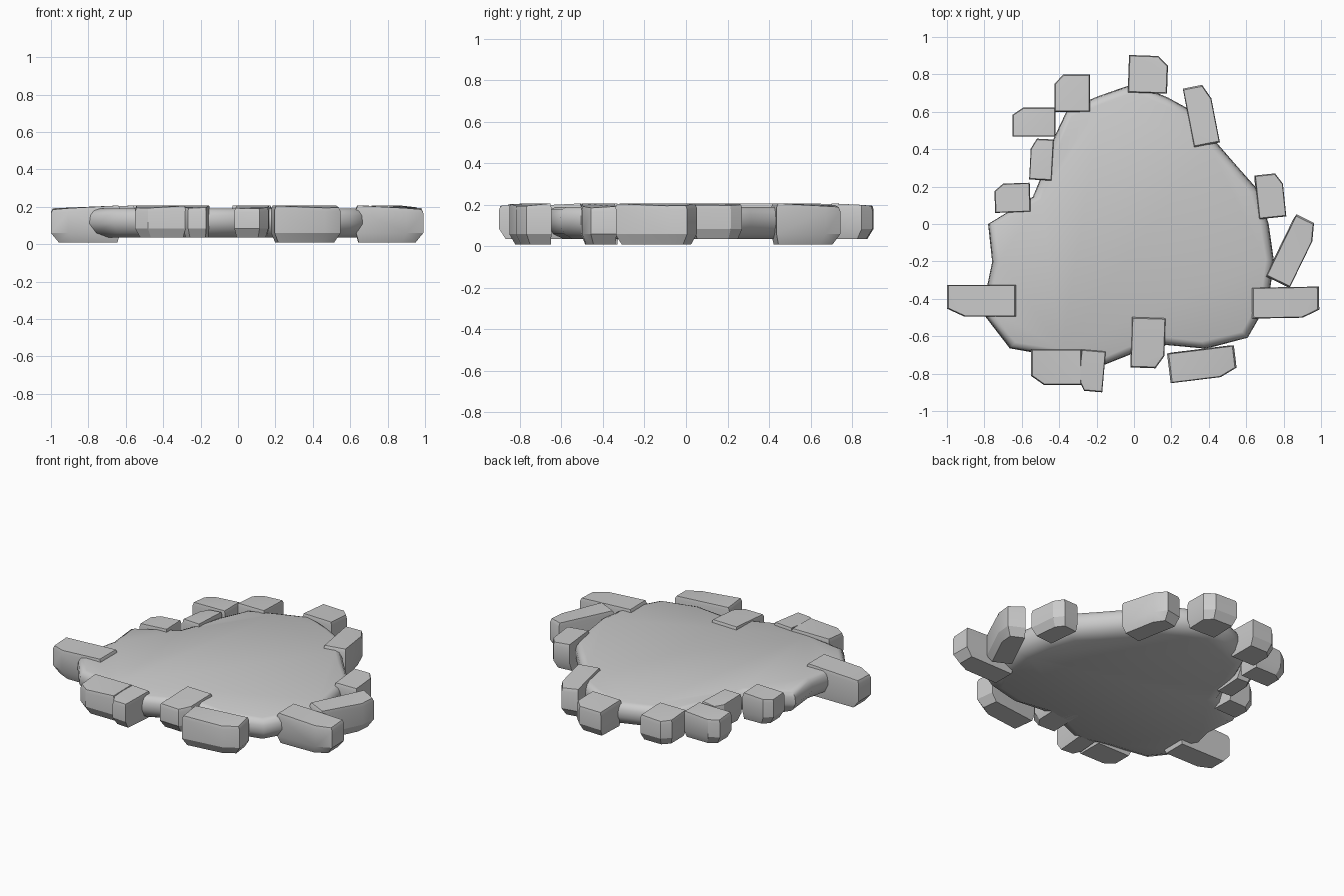
import bpy, bmesh, math
from mathutils import Vector, Matrix

if "Cube" in bpy.data.objects:
    bpy.data.objects.remove(bpy.data.objects["Cube"])


def finish(bm, name, angle):
    bmesh.ops.recalc_face_normals(bm, faces=bm.faces[:])
    me = bpy.data.meshes.new(name)
    bm.to_mesh(me)
    bm.free()
    ob = bpy.data.objects.new(name, me)
    bpy.context.collection.objects.link(ob)
    bpy.ops.object.select_all(action='DESELECT')
    ob.select_set(True)
    bpy.context.view_layer.objects.active = ob
    bpy.ops.object.shade_smooth_by_angle(angle=math.radians(angle))


# ground slab: one radius every 15 degrees, with a worn edge profile
radii = [.72, .69, .63, .62, .68, .70, .75, .71, .71, .62, .56, .56,
         .78, .785, .94, .94, .82, .80, .69, .67, .77, .86, .83, .775]
profile = [(.09, .035), (.03, .06), (0, .11), (.005, .155), (.02, .18), (.045, .19)]
bm = bmesh.new()
rings = []
for inset, z in profile:
    ring = []
    for i, r in enumerate(radii):
        a = math.tau * i / len(radii)
        ring.append(bm.verts.new(((r - inset) * math.cos(a), (r - inset) * math.sin(a), z)))
    rings.append(ring)
for a, b in zip(rings, rings[1:]):
    for i in range(len(a)):
        j = (i + 1) % len(a)
        bm.faces.new((a[i], a[j], b[j], b[i]))
bm.faces.new(rings[0])
bm.faces.new(rings[-1])
finish(bm, "ground_slab", 40)


# edging stone: rectangle with its outermost corner chipped, undercut base
def stone(i, x, y, w, d, turn):
    c = Vector((x, y))
    rot = Matrix.Rotation(math.radians(turn), 2)
    box = [rot @ Vector((sx * w / 2, sy * d / 2)) for sx, sy in ((-1, -1), (1, -1), (1, 1), (-1, 1))]
    far = max(range(4), key=lambda k: (c + box[k]).length)
    pts = []
    for k, p in enumerate(box):
        if k == far:
            pts += [p.lerp(box[k - 1], .25), p.lerp(box[(k + 1) % 4], .25)]
        else:
            pts.append(p)
    large = max(w, d) > .3
    z0, z1 = (.01 if large else .035), .207
    out = c.normalized()
    bm = bmesh.new()
    for p in pts:
        slope = .12 * max(0, p.dot(out))
        for s, z in ((.95, z1 - slope), (1, z1 - .02 - slope), (1, z0 + .05), (.85, z0)):
            q = c + p * s - (out * .015 if z == z0 else out * 0)
            bm.verts.new((q.x, q.y, z))
    bmesh.ops.convex_hull(bm, input=bm.verts[:])
    bmesh.ops.delete(bm, geom=[v for v in bm.verts if not v.link_faces], context='VERTS')
    bmesh.ops.dissolve_limit(bm, angle_limit=.05, verts=bm.verts[:], edges=bm.edges[:])
    finish(bm, f"edge_stone_{i:02d}", 25)


# centre x, centre y, width, depth, turn in degrees
stones = [(.075, .80, .21, .20, -2), (-.33, .70, .19, .20, 0),
          (-.535, .545, .23, .155, 0), (-.495, .345, .12, .22, -3),
          (-.65, .14, .19, .155, 2), (-.815, -.41, .37, .17, 0),
          (-.415, -.765, .27, .19, 0), (-.225, -.785, .13, .22, -5),
          (.075, -.635, .18, .27, -2), (.365, -.75, .36, .16, 7),
          (.81, -.42, .36, .165, 1), (.85, -.145, .14, .37, -26),
          (.73, .15, .145, .235, 6), (.36, .58, .14, .32, 11)]
for i, s in enumerate(stones, 1):
    stone(i, *s)
